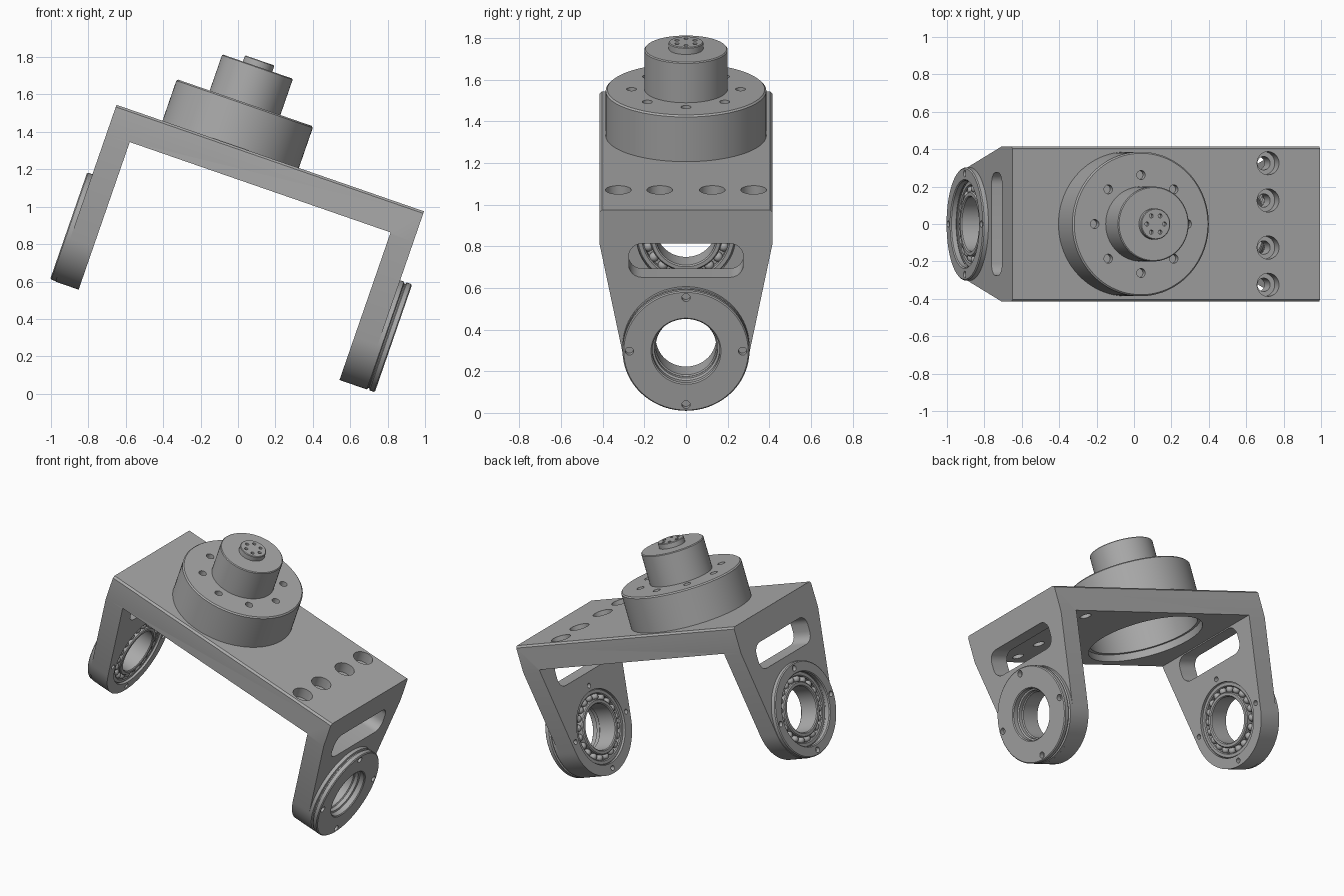
import bpy
import bmesh
from math import pi, sin, cos, atan2, acos, hypot, radians
from mathutils import Matrix, Vector

if "Cube" in bpy.data.objects:
    bpy.data.objects.remove(bpy.data.objects["Cube"])

GREY = (0.4, 0.4, 0.4, 1)
metal = bpy.data.materials.new("machined_grey")
metal.use_nodes = True
metal.diffuse_color = GREY
metal.node_tree.nodes["Principled BSDF"].inputs["Base Color"].default_value = GREY

TILT = Matrix.Translation((0.1725, 0, 1.26)) @ Matrix.Rotation(radians(19.1), 4, 'Y')
ALONG_X = Matrix.Rotation(pi / 2, 4, 'Y')
HALF, INNER, THICK = 0.87, 0.738, 0.165
WIDTH, PIVOT, RADIUS = 0.415, -0.695, 0.305
MOTOR_X = -0.224


def make(name, bm):
    bmesh.ops.recalc_face_normals(bm, faces=bm.faces)
    mesh = bpy.data.meshes.new(name)
    bm.to_mesh(mesh)
    bm.free()
    mesh.materials.append(metal)
    obj = bpy.data.objects.new(name, mesh)
    bpy.context.collection.objects.link(obj)
    return obj


def extrude(name, points, offset):
    """Prism from a closed outline of 3D points."""
    bm = bmesh.new()
    face = bm.faces.new([bm.verts.new(p) for p in points])
    top = bmesh.ops.extrude_face_region(bm, geom=[face])["geom"]
    bmesh.ops.translate(bm, vec=offset, verts=[v for v in top if isinstance(v, bmesh.types.BMVert)])
    return make(name, bm)


def lathe(name, profile, matrix, steps=72):
    """Closed (radius, height) profile turned around z, then placed."""
    bm = bmesh.new()
    verts = [bm.verts.new((r, 0, h)) for r, h in profile]
    edges = [bm.edges.new((verts[i - 1], verts[i])) for i in range(len(verts))]
    bmesh.ops.spin(bm, geom=verts + edges, cent=(0, 0, 0), axis=(0, 0, 1),
                   angle=2 * pi, steps=steps, use_merge=True)
    bmesh.ops.remove_doubles(bm, verts=bm.verts, dist=0.0001)
    loose = [e for e in bm.edges if not e.link_faces]
    bmesh.ops.delete(bm, geom=loose, context='EDGES')
    bm.transform(matrix)
    return make(name, bm)


def rods(name, places, radius, depth, axis=Matrix(), segments=24):
    """Cylinders centred on the given places, used as drills."""
    bm = bmesh.new()
    for p in places:
        bmesh.ops.create_cone(bm, cap_ends=True, segments=segments, radius1=radius, radius2=radius,
                              depth=depth, matrix=Matrix.Translation(p) @ axis)
    return make(name, bm)


def boolean(obj, tool, operation='DIFFERENCE'):
    mod = obj.modifiers.new("cut", 'BOOLEAN')
    mod.operation, mod.solver, mod.object = operation, 'EXACT', tool
    bpy.context.view_layer.objects.active = obj
    bpy.ops.object.modifier_apply(modifier=mod.name)
    bpy.data.objects.remove(tool)


def ring(count, radius, x, z, flat):
    """Places on a circle, lying flat or facing along x."""
    angles = [2 * pi * i / count for i in range(count)]
    if flat:
        return [Vector((x + radius * cos(a), radius * sin(a), z)) for a in angles]
    return [Vector((x, radius * cos(a), z + radius * sin(a))) for a in angles]


def tube(r1, r2, a, b, c=0.006):
    """Chamfered tube section."""
    return [(r1 + c, a), (r2 - c, a), (r2, a + c), (r2, b - c),
            (r2 - c, b), (r1 + c, b), (r1, b - c), (r1, a + c)]


# U-shaped frame, trimmed by the tapered, round-ended outline of the legs
low = PIVOT - RADIUS - 0.1
u_shape = [(-HALF, 0), (HALF, 0), (HALF, low), (INNER, low), (INNER, -THICK),
           (-INNER, -THICK), (-INNER, low), (-HALF, low)]
frame = extrude("frame", [(x, -0.6, z) for x, z in u_shape], (0, 1.2, 0))
shoulder = -0.175
rise = shoulder - PIVOT
tangent = atan2(rise, WIDTH) - acos(RADIUS / hypot(WIDTH, rise))
outline = [(-WIDTH, shoulder), (-WIDTH, -0.012), (-WIDTH + 0.012, 0.0),
           (WIDTH - 0.012, 0.0), (WIDTH, -0.012), (WIDTH, shoulder)]
for i in range(41):
    a = tangent - (pi + 2 * tangent) * i / 40
    outline.append((RADIUS * cos(a), PIVOT + RADIUS * sin(a)))
boolean(frame, extrude("outline", [(-1, y, z) for y, z in outline], (2, 0, 0)), 'INTERSECT')

# Rounded slots through both legs
slot = []
for k, (sy, z) in enumerate([(1, -0.235), (-1, -0.235), (-1, -0.28), (1, -0.28)]):
    for i in range(7):
        a = k * pi / 2 + i * pi / 12
        slot.append((-1, sy * 0.212 + 0.063 * cos(a), z + 0.063 * sin(a)))
boolean(frame, extrude("slot", slot, (2, 0, 0)))

# Bearing bores, motor bore, counterbored plate holes and small inner screw holes
boolean(frame, rods("bores", [Vector((s * 0.8, 0, PIVOT)) for s in (-1, 1)], 0.238, 0.4, ALONG_X, 72))
boolean(frame, rods("motor_bore", [Vector((MOTOR_X, 0, -0.1))], 0.365, 0.5, segments=72))
plate_holes = [Vector((0.576, y, 0)) for y in (-0.325, -0.126, 0.126, 0.325)]
boolean(frame, rods("through", plate_holes, 0.036, 0.6))
boolean(frame, rods("counterbore", plate_holes, 0.062, 0.14, segments=32))
inner_screws = ring(4, 0.272, -INNER, PIVOT, False) + ring(4, 0.272, INNER, PIVOT, False)
boolean(frame, rods("screws", inner_screws, 0.016, 0.07, ALONG_X, 16))
parts = [frame]

# Bearings with two rows of balls in each leg
for side, s in (("right", -1), ("left", 1)):
    place = Matrix.Translation((s * 0.805, 0, PIVOT)) @ ALONG_X
    parts.append(lathe(side + "_outer_race", tube(0.207, 0.238, -0.055, 0.055), place))
    parts.append(lathe(side + "_inner_race", tube(0.145, 0.174, -0.066, 0.066), place))
    parts.append(lathe(side + "_cage", tube(0.172, 0.209, -0.02, 0.02, 0.001), place))
    bm = bmesh.new()
    for x in (-0.035, 0.035):
        for p in ring(20, 0.19, s * 0.805 + x, PIVOT, False):
            bmesh.ops.create_uvsphere(bm, u_segments=12, v_segments=8, radius=0.024,
                                      matrix=Matrix.Translation(p))
    parts.append(make(side + "_balls", bm))

# Open retaining ring on one leg, grooved cover on the other
hub = Matrix.Translation((0, 0, PIVOT)) @ ALONG_X
retainer = lathe("retaining_ring", tube(0.232, 0.302, -0.9, -0.862), hub)
boolean(retainer, rods("screws", ring(4, 0.27, -0.9, PIVOT, False), 0.018, 0.05, ALONG_X, 16))
cover = lathe("bearing_cover", [(0.165, 0.862), (0.305, 0.862), (0.305, 0.892), (0.295, 0.897),
                                (0.295, 0.903), (0.305, 0.908), (0.305, 0.932), (0.299, 0.938),
                                (0.168, 0.938), (0.162, 0.932), (0.162, 0.9), (0.152, 0.895),
                                (0.152, 0.868)], hub)
boolean(cover, rods("screws", ring(4, 0.272, 0.938, PIVOT, False), 0.02, 0.06, ALONG_X, 16))
parts += [retainer, cover]

# Motor: hollow flange, body and output hub
axis = Matrix.Translation((MOTOR_X, 0, 0))
flange = lathe("motor_flange", [(0, 0.1), (0.345, 0.1), (0.345, -0.12), (0.365, -0.12), (0.365, 0),
                                (0.386, 0), (0.386, 0.227), (0.378, 0.235), (0, 0.235)], axis, 96)
boolean(flange, rods("bolts", ring(8, 0.262, MOTOR_X, 0.235, True), 0.024, 0.08))
body = lathe("motor_body", [(0, 0.23), (0.2, 0.23), (0.2, 0.435), (0.195, 0.44), (0, 0.44)], axis)
knob = lathe("output_hub", [(0, 0.43), (0.083, 0.43), (0.083, 0.471), (0.079, 0.475), (0, 0.475)], axis)
boolean(knob, rods("bolts", ring(6, 0.05, MOTOR_X, 0.475, True), 0.011, 0.05, segments=16))
parts += [flange, body, knob]

# Tilt the assembly and shade it
bpy.ops.object.select_all(action='DESELECT')
for obj in parts:
    obj.data.transform(TILT)
    obj.select_set(True)
bpy.context.view_layer.objects.active = frame
bpy.ops.object.shade_smooth_by_angle(angle=radians(30))
